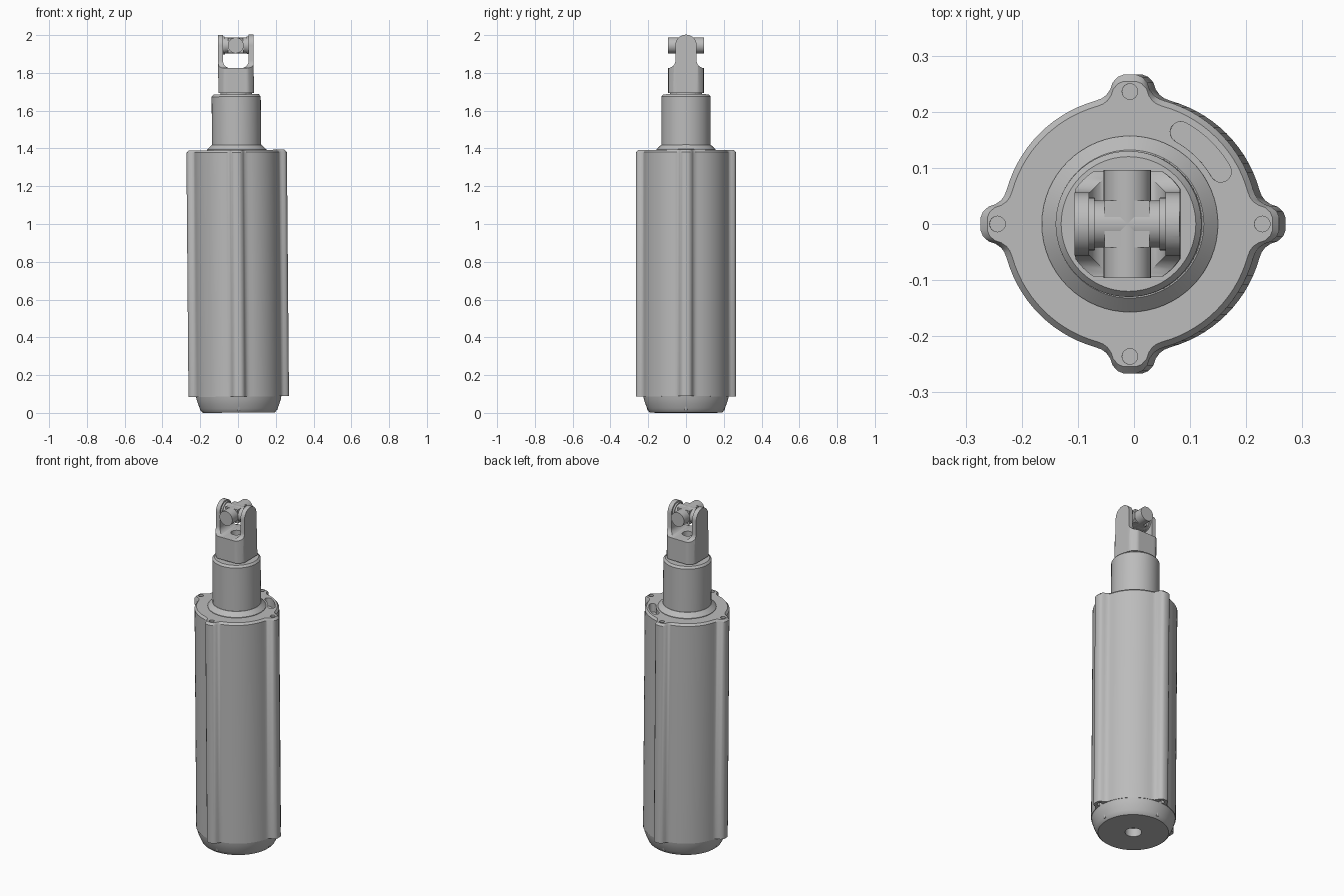
import bpy, bmesh, math
from math import pi, cos, sin
from mathutils import Matrix, Vector

if "Cube" in bpy.data.objects:
    bpy.data.objects.remove(bpy.data.objects["Cube"])

steel = bpy.data.materials.new("grey_metal")
steel.use_nodes = True
GREY = (0.5, 0.5, 0.5, 1)
steel.diffuse_color = GREY
steel.node_tree.nodes["Principled BSDF"].inputs["Base Color"].default_value = GREY
parts = []


def add(name, bm, keep=True):
    bmesh.ops.recalc_face_normals(bm, faces=bm.faces)
    me = bpy.data.meshes.new(name)
    bm.to_mesh(me)
    bm.free()
    ob = bpy.data.objects.new(name, me)
    bpy.context.scene.collection.objects.link(ob)
    me.materials.append(steel)
    if keep:
        parts.append(ob)
    return ob


def loft(name, rings, keep=True):
    """Closed solid through rings holding the same number of points."""
    bm = bmesh.new()
    vs = [[bm.verts.new(p) for p in ring] for ring in rings]
    n = len(rings[0])
    for a, b in zip(vs, vs[1:]):
        for i in range(n):
            bm.faces.new((a[i], a[(i + 1) % n], b[(i + 1) % n], b[i]))
    bm.faces.new(vs[0])
    bm.faces.new(vs[-1])
    return add(name, bm, keep)


def prism(name, pts, axis, a, b, keep=False):
    place = {"x": lambda u, v, w: (w, u, v),
             "y": lambda u, v, w: (u, w, v),
             "z": lambda u, v, w: (u, v, w)}[axis]
    return loft(name, [[place(u, v, w) for u, v in pts] for w in (a, b)], keep)


def arc(cx, cy, r, start, end, n):
    step = (end - start) / n
    return [(cx + r * cos(start + i * step), cy + r * sin(start + i * step))
            for i in range(n + 1)]


def disc(cx, cy, r, n=32):
    return arc(cx, cy, r, 0, 2 * pi, n)[:-1]


def lathe(name, profile, n=64):
    return loft(name, [[(x, y, z) for x, y in disc(0, 0, r, n)] for r, z in profile])


def cut(ob, cutter, op="DIFFERENCE"):
    mod = ob.modifiers.new("cut", "BOOLEAN")
    mod.object, mod.operation, mod.solver = cutter, op, "EXACT"
    bpy.context.view_layer.objects.active = ob
    bpy.ops.object.modifier_apply(modifier=mod.name)
    bpy.data.objects.remove(cutter)


# Housing outline: round body with four filleted screw lugs
lug = [(0.266, 0.012), (0.262, 0.022), (0.252, 0.031), (0.24, 0.035),
       (0.23, 0.042), (0.224, 0.05)]
quarter = [(r, -t) for r, t in reversed(lug)] [:] + lug
quarter += arc(0, 0, 0.228, math.radians(15.5), math.radians(74.5), 14)
outline = []
for k in range(4):
    c, s = cos(k * pi / 2), sin(k * pi / 2)
    outline += [(x * c - y * s, x * s + y * c) for x, y in quarter]

housing = loft("housing", [[(x * f, y * f, z) for x, y in outline]
                           for f, z in ((1, 0.085), (1, 1.378), (0.955, 1.39))])

# Curved slot in the housing top
a0, a1, mid, half = math.radians(30), math.radians(61), 0.187, 0.019
slot = arc(0, 0, mid + half, a0, a1, 12)
slot += arc(mid * cos(a1), mid * sin(a1), half, a1, a1 + pi, 8)[1:-1]
slot += arc(0, 0, mid - half, a1, a0, 12)
slot += arc(mid * cos(a0), mid * sin(a0), half, a0 + pi, a0 + 2 * pi, 8)[1:-1]
cut(housing, prism("slot_cutter", slot, "z", 1.34, 1.45))

# Screw holes in both ends of every lug
for k in range(4):
    x, y = 0.236 * cos(k * pi / 2), 0.236 * sin(k * pi / 2)
    cut(housing, prism("screw_cutter", disc(x, y, 0.014, 16), "z", 1.365, 1.45))
    cut(housing, prism("nut_cutter", disc(x, y, 0.016, 6), "z", 0.05, 0.11))
    # Tapered rib below the lug
    rx, ry = x * 0.83, y * 0.83
    loft("lug_rib", [[(u, v, z) for u, v in disc(rx, ry, r, 20)]
                     for r, z in ((0.008, 0.012), (0.028, 0.086))])

# Rounded base with a central bore
base = lathe("base", [(0.19, 0), (0.197, 0.006), (0.205, 0.022), (0.215, 0.045),
                      (0.223, 0.07), (0.2275, 0.095)])
cut(base, prism("bore_cutter", disc(0, 0, 0.045), "z", -0.1, 0.05))

# Collar and upper tube
lathe("collar", [(0.157, 1.38), (0.157, 1.393), (0.132, 1.417)])
lathe("upper_tube", [(0.13, 1.39), (0.13, 1.673), (0.12, 1.685)])
lathe("rod_neck", [(0.084, 1.67), (0.084, 1.70)], 48)

# Yoke: rounded square rod, shaped from the side, then forked
W, PIN = 0.094, 1.944
section = [(max(-W, min(W, x)), max(-W, min(W, y))) for x, y in disc(0, 0, 0.112, 64)]
bm = bmesh.new()
bm.faces.new([bm.verts.new((x, y, 1.692)) for x, y in section])
top = bmesh.ops.extrude_face_region(bm, geom=bm.faces[:])["geom"]
bmesh.ops.translate(bm, vec=(0, 0, 0.308),
                    verts=[g for g in top if isinstance(g, bmesh.types.BMVert)])
yoke = add("yoke", bm)

right = [(0.12, 1.6), (0.12, 1.822), (0.09, 1.824)]
right += arc(0.095, 1.863, 0.039, -pi / 2, -pi, 8)[1:]
side = right + arc(0, PIN, 0.056, 0, pi, 24) + [(-y, z) for y, z in reversed(right)]
cut(yoke, prism("side_profile", side, "x", -0.2, 0.2), "INTERSECT")

fork = arc(0.029, 1.863, 0.039, -pi / 2, 0, 8) + [(0.068, 2.1), (-0.068, 2.1)]
fork += arc(-0.029, 1.863, 0.039, pi, 1.5 * pi, 8)
cut(yoke, prism("fork_cutter", fork, "y", -0.2, 0.2))
cut(yoke, prism("floor_hole_cutter", disc(0, 0, 0.03), "z", 1.78, 1.9))

# Joint cross: centre block, front-to-back pin, side pin and washers
prism("joint_block", [(-0.04, PIN - 0.04), (0.04, PIN - 0.04),
                      (0.04, PIN + 0.04), (-0.04, PIN + 0.04)], "y", -0.042, 0.042, True)
prism("front_pin", disc(0, PIN, 0.042), "y", -0.096, 0.096, True)
prism("side_pin", disc(0, PIN, 0.042), "x", -0.09, 0.09, True)
for sgn in (-1, 1):
    prism("joint_washer", disc(0, PIN, 0.047), "x", sgn * 0.058, sgn * 0.072, True)

# Slight lean of the whole assembly, then smooth shading
lean = Matrix.Translation((0.0045, 0, 0.0015)) @ Matrix.Rotation(-0.0085, 4, "Y")
bpy.ops.object.select_all(action="DESELECT")
for ob in parts:
    ob.data.transform(lean)
    ob.select_set(True)
bpy.context.view_layer.objects.active = housing
bpy.ops.object.shade_smooth_by_angle(angle=math.radians(32))
